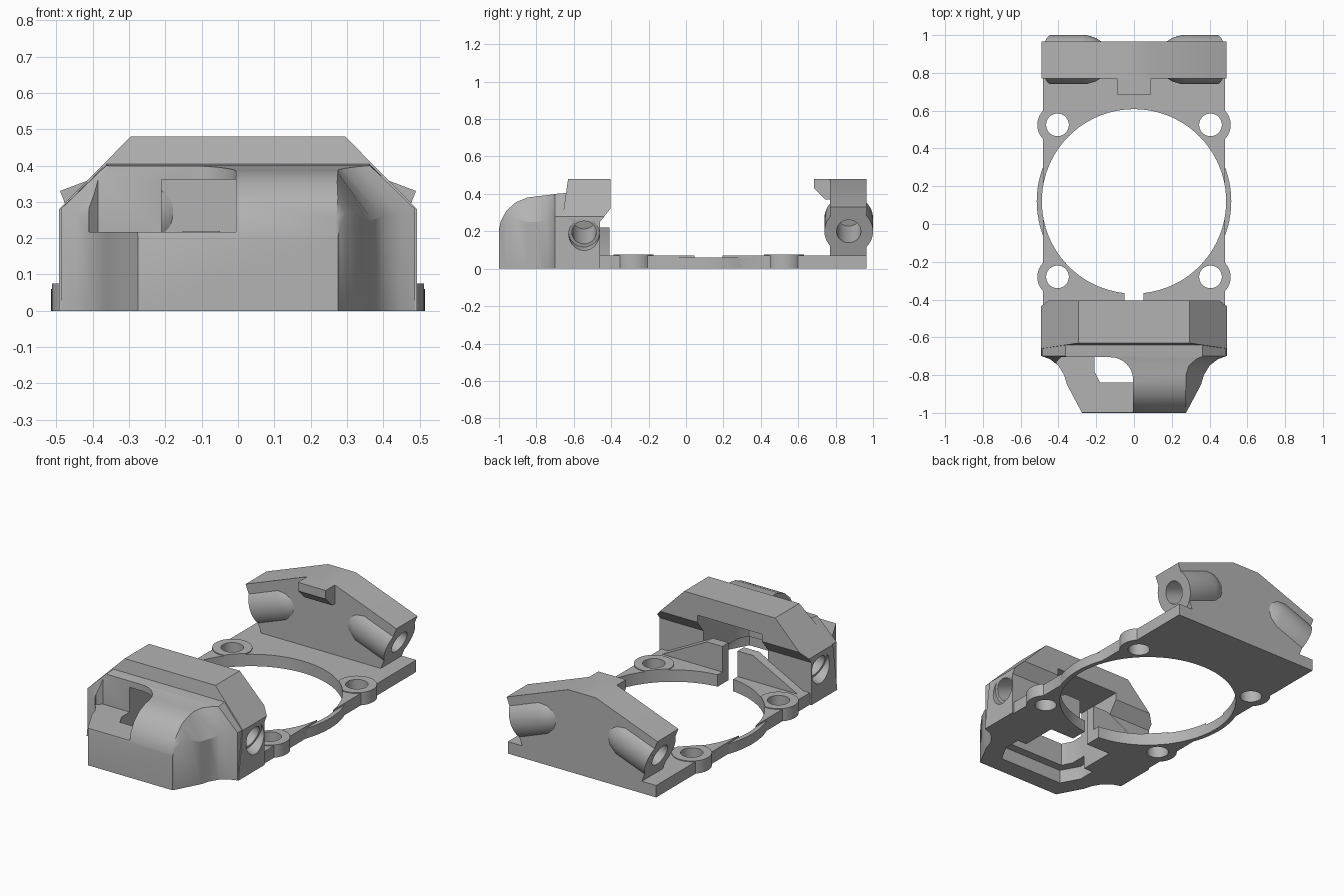
import bpy, bmesh, math
from mathutils import Vector

if "Cube" in bpy.data.objects:
    bpy.data.objects.remove(bpy.data.objects["Cube"], do_unlink=True)

grey = bpy.data.materials.new("plain grey")
grey.use_nodes = True
grey.diffuse_color = (0.45, 0.45, 0.45, 1)
grey.node_tree.nodes["Principled BSDF"].inputs["Base Color"].default_value = (0.45, 0.45, 0.45, 1)


def loft(name, sections):
    """Skin a list of matching closed sections and cap both ends."""
    bm = bmesh.new()
    rings = [[bm.verts.new(p) for p in s] for s in sections]
    n = len(rings[0])
    for a, b in zip(rings, rings[1:]):
        for i in range(n):
            j = (i + 1) % n
            bm.faces.new((a[i], a[j], b[j], b[i]))
    bm.faces.new(rings[0])
    bm.faces.new(rings[-1])
    bmesh.ops.recalc_face_normals(bm, faces=bm.faces)
    mesh = bpy.data.meshes.new(name)
    bm.to_mesh(mesh)
    bm.free()
    mesh.materials.append(grey)
    obj = bpy.data.objects.new(name, mesh)
    bpy.context.collection.objects.link(obj)
    return obj


def prism(name, pts, axis, a, b):
    """Extrude a 2D outline along one axis."""
    place = {"x": lambda p, t: (t, p[0], p[1]),
             "y": lambda p, t: (p[0], t, p[1]),
             "z": lambda p, t: (p[0], p[1], t)}[axis]
    return loft(name, [[place(p, t) for p in pts] for t in (a, b)])


def box(name, x0, x1, y0, y1, z0, z1):
    return prism(name, [(x0, y0), (x1, y0), (x1, y1), (x0, y1)], "z", z0, z1)


def rod(name, start, direction, stations, sides=48):
    """Turned shape: stations are (distance, radius) along a direction."""
    d = Vector(direction).normalized()
    u = d.orthogonal().normalized()
    v = d.cross(u)
    angles = [math.tau * i / sides for i in range(sides)]
    return loft(name, [[Vector(start) + d * t + (u * math.cos(a) + v * math.sin(a)) * r
                        for a in angles] for t, r in stations])


def boolean(obj, other, op="DIFFERENCE"):
    """Apply a boolean and discard the second shape."""
    mod = obj.modifiers.new("bool", "BOOLEAN")
    mod.operation, mod.object, mod.solver = op, other, "EXACT"
    bpy.ops.object.select_all(action="DESELECT")
    bpy.context.view_layer.objects.active = obj
    obj.select_set(True)
    bpy.ops.object.modifier_apply(modifier=mod.name)
    bpy.data.objects.remove(other, do_unlink=True)


def mirrored(half):
    """Complete a right-hand outline with its mirror image."""
    return half + [(-x, z) for x, z in reversed(half)]


UP = Vector((0, 0, 1))
TILT = 0.375
BORE_Y = 0.12

# Base plate with ring, screw ears and centre bore
plate = box("base_plate", -0.482, 0.482, -0.47, 0.965, 0, 0.07)
boolean(plate, rod("ring", (0, BORE_Y, 0), UP, [(0, 0.515), (0.06, 0.515)], 96), "UNION")
ears = [(sx * 0.405, y) for sx in (-1, 1) for y in (0.525, -0.28)]
for x, y in ears:
    boolean(plate, rod("ear", (x, y, 0), UP, [(0, 0.107), (0.075, 0.107)]), "UNION")
boolean(plate, rod("bore", (0, BORE_Y, -0.1), UP, [(0, 0.488), (0.4, 0.488)], 96))
for x, y in ears:
    boolean(plate, rod("ear_hole", (x, y, -0.1), UP, [(0, 0.06), (0.4, 0.06)]))
boolean(plate, box("slot", -0.05, 0.05, -0.6, -0.3, -0.1, 0.4))
# Keep the plate clear of the hollow front housing
boolean(plate, box("trim", -0.6, 0.6, -0.6, -0.461, -0.1, 0.4))

# Rear wall with tilted side faces
wall = prism("rear_wall", mirrored([(0.09, 0.48), (0.49, 0.33), (0.385, 0.06)]), "y", 0.77, 0.965)
for s in (-1, 1):
    boolean(wall, rod("boss", (s * 0.44, 0.87, 0.2), (-s, 0, TILT),
                      [(0, 0.13), (0.2, 0.13), (0.25, 0.115), (0.3, 0.085)]), "UNION")
for s in (-1, 1):
    start = Vector((s * 0.44, 0.87, 0.2)) + Vector((s, 0, -TILT)) * 0.1
    boolean(wall, rod("boss_hole", start, (-s, 0, TILT), [(0, 0.065), (0.36, 0.065)]))
tab = prism("rear_tab", [(0.771, 0.48), (0.685, 0.48), (0.685, 0.43), (0.745, 0.37), (0.771, 0.37)],
            "x", -0.09, 0.09)

# Front housing: arch block with a leaning front face
arch = mirrored([(0.295, 0.48), (0.493, 0.28), (0.493, 0)])
housing = loft("front_housing", [[(x, -0.70 + 0.145 * z, z) for x, z in arch],
                                 [(x, -0.405, z) for x, z in arch]])
boolean(housing, prism("undercut", [(-0.3, 0.32), (-0.405, 0.32), (-0.46, 0.25), (-0.46, -0.1), (-0.3, -0.1)],
                       "x", -0.7, 0.7))

# Rounded hood flaring into the arch: y, half width, corner cut, side height, top height
hood_rows = [(-1.0, 0.275, 0.005, 0.20, 0.21), (-0.99, 0.28, 0.01, 0.235, 0.255),
             (-0.96, 0.297, 0.022, 0.27, 0.31), (-0.91, 0.323, 0.05, 0.27, 0.355),
             (-0.85, 0.355, 0.08, 0.25, 0.38), (-0.80, 0.37, 0.095, 0.25, 0.387),
             (-0.75, 0.40, 0.11, 0.26, 0.392), (-0.715, 0.445, 0.115, 0.27, 0.397),
             (-0.70, 0.488, 0.125, 0.28, 0.40), (-0.60, 0.485, 0.125, 0.28, 0.408)]
hood = loft("hood", [[(x, y, z) for x, z in mirrored([(w - c, h), (w, side), (w, 0)])]
                     for y, w, c, side, h in hood_rows])
boolean(housing, hood, "UNION")

# Notch in the hood with a rounded inner corner
arc = [(-0.125 + 0.12 * math.sin(a), -0.825 + 0.12 * math.cos(a))
       for a in (math.pi / 2 * i / 8 for i in range(9))]
boolean(housing, prism("notch", [(-0.41, -1.1), (-0.41, -0.73), (-0.385, -0.705)] + arc + [(-0.005, -1.1)],
                       "z", 0.217, 0.6))

# Hollow inside, stepped near the bottom
cavity = [(-0.18, -0.84), (0.18, -0.84), (0.21, -0.78), (0.21, -0.38), (-0.21, -0.38), (-0.21, -0.78)]
boolean(housing, prism("cavity", cavity, "z", -0.1, 0.362))
step = [(-0.21, -0.89), (0.21, -0.89), (0.27, -0.78), (0.27, -0.68), (-0.27, -0.68), (-0.27, -0.78)]
boolean(housing, prism("cavity_step", step, "z", -0.1, 0.08))

# Tilted side screw holes with a wider mouth
for s in (-1, 1):
    start = Vector((s * 0.493, -0.545, 0.185)) + Vector((s, 0, -TILT)) * 0.1
    boolean(housing, rod("side_hole", start, (-s, 0, TILT),
                         [(0, 0.082), (0.13, 0.082), (0.131, 0.065), (0.36, 0.065)]))

# Sloped rib behind the housing, split by the slot
rib = prism("inner_rib", mirrored([(0.15, 0.22), (0.44, 0.07), (0.44, 0)]), "y", -0.465, -0.408)
boolean(rib, box("slot", -0.05, 0.05, -0.6, -0.3, -0.1, 0.4))

# Smooth rounded areas, keep hard edges
bpy.ops.object.select_all(action="DESELECT")
for obj in (plate, wall, tab, housing, rib):
    obj.select_set(True)
bpy.context.view_layer.objects.active = housing
bpy.ops.object.shade_smooth_by_angle(angle=math.radians(30))
